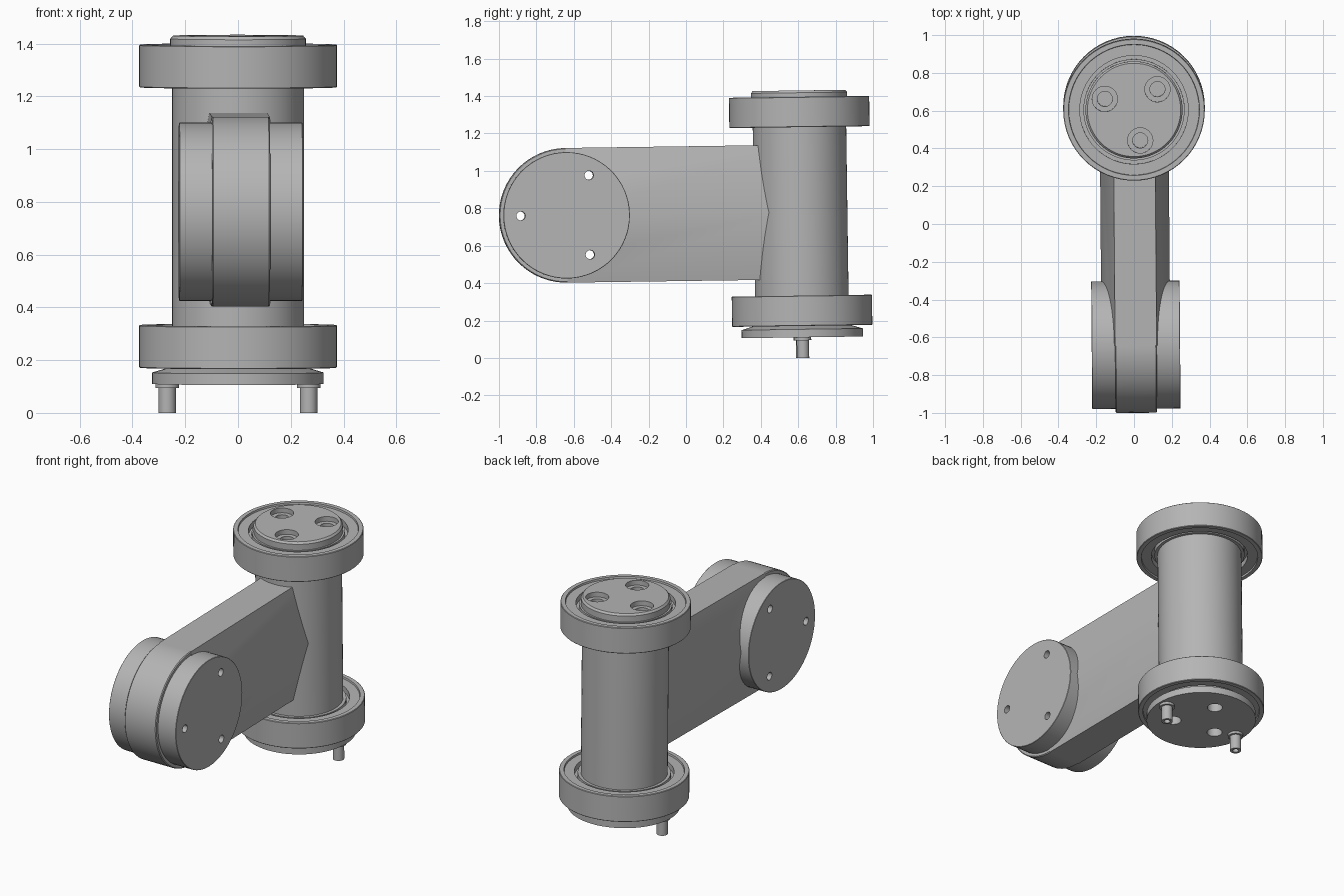
import bpy, bmesh, math
from mathutils import Matrix, Vector

if "Cube" in bpy.data.objects:
    bpy.data.objects.remove(bpy.data.objects["Cube"], do_unlink=True)

grey = bpy.data.materials.new("metal_grey")
grey.use_nodes = True
COLOUR = (0.46, 0.46, 0.46, 1)
grey.diffuse_color = COLOUR
grey.node_tree.nodes["Principled BSDF"].inputs["Base Color"].default_value = COLOUR

# Working frame: column axis at the origin, tipped very slightly
MID = 0.78
PLACE = (Matrix.Translation((0, 0.613, MID)) @ Matrix.Rotation(0.008, 4, "Z")
         @ Matrix.Rotation(0.014, 4, "X") @ Matrix.Translation((0, 0, -MID)))
POD_Y = -1.253


def finish(name, bm, move=Matrix.Identity(4)):
    bmesh.ops.recalc_face_normals(bm, faces=bm.faces)
    mesh = bpy.data.meshes.new(name)
    bm.to_mesh(mesh)
    bm.free()
    mesh.transform(move)
    mesh.materials.append(grey)
    obj = bpy.data.objects.new(name, mesh)
    bpy.context.scene.collection.objects.link(obj)
    obj.matrix_world = PLACE
    return obj


def lathe(name, profile, move=Matrix.Identity(4), closed=False, steps=64):
    """Turn a (radius, height) profile about the vertical axis."""
    bm = bmesh.new()
    verts = [bm.verts.new((r, 0, z)) for r, z in profile]
    edges = [bm.edges.new(pair) for pair in zip(verts, verts[1:])]
    if closed:
        edges.append(bm.edges.new((verts[-1], verts[0])))
    bmesh.ops.spin(bm, geom=verts + edges, cent=(0, 0, 0), axis=(0, 0, 1),
                   angle=math.tau, steps=steps)
    bmesh.ops.remove_doubles(bm, verts=bm.verts, dist=0.0001)
    return finish(name, bm, move)


def drum(name, radius, low, high, move=Matrix.Identity(4), bevel=0.0, steps=64):
    return lathe(name, [(0, low), (radius - bevel, low), (radius, low + bevel),
                        (radius, high - bevel), (radius - bevel, high), (0, high)],
                 move, steps=steps)


def polar(radius, degrees):
    a = math.radians(degrees)
    return radius * math.cos(a), radius * math.sin(a)


def cut(targets, cutters):
    for obj in targets:
        for cutter in cutters:
            mod = obj.modifiers.new("hole", "BOOLEAN")
            mod.operation = "DIFFERENCE"
            mod.solver = "EXACT"
            mod.object = cutter
        bpy.context.view_layer.update()
        graph = bpy.context.evaluated_depsgraph_get()
        result = bpy.data.meshes.new_from_object(obj.evaluated_get(graph))
        obj.modifiers.clear()
        obj.data = result
    for cutter in cutters:
        bpy.data.objects.remove(cutter, do_unlink=True)


# Upright shaft with its end pieces
shaft = drum("shaft", 0.25, 0.29, 1.28)
top_cap = lathe("top_cap", [(0, 1.28), (0.257, 1.28), (0.257, 1.418), (0.247, 1.43), (0, 1.43)])
base_flange = lathe("base_flange", [(0, 0.29), (0.262, 0.29), (0.262, 0.172), (0.325, 0.153),
                                    (0.325, 0.11), (0, 0.11)])

# Stepped bearing rings around both ends
half = [(0.24, 0.065), (0.268, 0.065), (0.268, 0.035), (0.287, 0.035), (0.287, 0.07),
        (0.345, 0.07), (0.347, 0.081), (0.372, 0.081), (0.375, 0.078)]
ring = half + [(r, -z) for r, z in reversed(half)]
bearings = [lathe(n, ring, Matrix.Translation((0, 0, z)), closed=True)
            for n, z in (("upper_bearing", 1.315), ("lower_bearing", 0.252))]

# Counterbored holes above, plain holes below
top_cutters, base_cutters = [], []
for angle in (159, 41, -79):
    x, y = polar(0.165, angle)
    at = Matrix.Translation((x, y, 0))
    top_cutters.append(lathe("cutter", [(0, 1.3), (0.04, 1.3), (0.04, 1.4), (0.067, 1.4),
                                        (0.067, 1.5), (0, 1.5)], at, steps=32))
    base_cutters.append(drum("cutter", 0.045, 0, 0.2,
                             Matrix.Translation((x, -y, 0)), steps=32))
cut([top_cap], top_cutters)
cut([base_flange], base_cutters)

# Two hollow-tipped locating pins with collars
pins = []
for name, x in (("left_pin", 0.268), ("right_pin", -0.268)):
    pins.append(lathe(name, [(0, 0.03), (0.018, 0.03), (0.018, 0), (0.033, 0), (0.033, 0.094),
                             (0.045, 0.094), (0.045, 0.115), (0, 0.115)],
                      Matrix.Translation((x, 0, 0)), steps=32))

# Six-sided arm reaching forward
bm = bmesh.new()
section = [(0.11, 0.36), (0.182, 0), (0.11, -0.36), (-0.11, -0.36), (-0.182, 0), (-0.11, 0.36)]
face = bm.faces.new([bm.verts.new((x, POD_Y, MID + z)) for x, z in section])
grown = bmesh.ops.extrude_face_region(bm, geom=[face])["geom"]
bmesh.ops.translate(bm, vec=Vector((0, -POD_Y - 0.06, 0)),
                    verts=[g for g in grown if isinstance(g, bmesh.types.BMVert)])
bmesh.ops.recalc_face_normals(bm, faces=bm.faces)
arm = finish("arm", bm)

# Rounded front end: wide middle drum with a smaller drum through it
sideways = Matrix.Translation((0, POD_Y, MID)) @ Matrix.Rotation(math.pi / 2, 4, "Y")
arm_end = drum("arm_end", 0.36, -0.11, 0.11, sideways, 0.005)
side_drum = drum("side_drum", 0.338, -0.234, 0.234, sideways, 0.002)

# Three holes right through the front end
through = []
for angle in (180, 60, -60):
    y, z = polar(0.245, angle)
    move = Matrix.Translation((0, y, z)) @ sideways
    through.append(drum("cutter", 0.024, -0.4, 0.4, move, steps=24))
cut([arm, arm_end, side_drum], through)

# Smooth round walls, crisp edges
bpy.ops.object.select_all(action="DESELECT")
for obj in [shaft, top_cap, base_flange, arm, arm_end, side_drum] + bearings + pins:
    obj.select_set(True)
    bpy.context.view_layer.objects.active = obj
bpy.ops.object.shade_smooth_by_angle(angle=math.radians(25))
